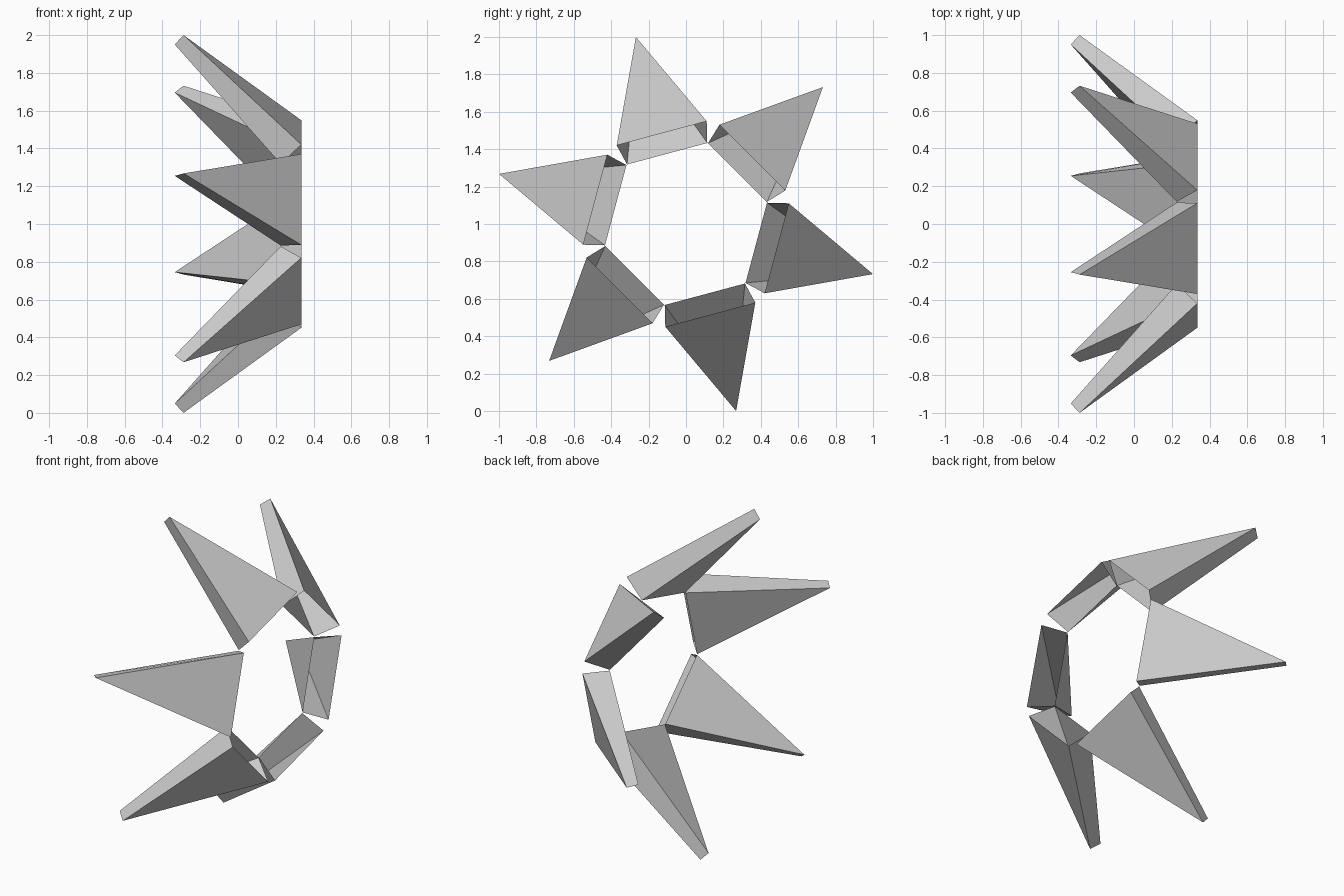
import bpy
from math import radians

if "Cube" in bpy.data.objects:
    bpy.data.objects.remove(bpy.data.objects["Cube"])

# One hollow wedge spike: x = axis of the ring, y = width, z = distance from the axis
outer = [(0.335, -0.249, 0.502), (0.335, 0.249, 0.502), (-0.288, 0, 1.035)]
inner = [(0.226, -0.222, 0.389), (0.226, 0.222, 0.389), (-0.335, 0, 0.984)]

# Outer and inner triangles joined by two sides; the wide base stays open
faces = [(0, 1, 2), (5, 4, 3), (1, 4, 5, 2), (0, 2, 5, 3)]
mesh = bpy.data.meshes.new("spike")
mesh.from_pydata(outer + inner, [], faces)
mesh.update()

# Six spikes in a ring around the x axis, centred at z = 1
for i in range(6):
    spike = bpy.data.objects.new(f"spike_{i + 1}", mesh)
    spike.location = (0, 0, 1)
    spike.rotation_euler = (radians(15 + 60 * i), 0, 0)
    bpy.context.collection.objects.link(spike)
